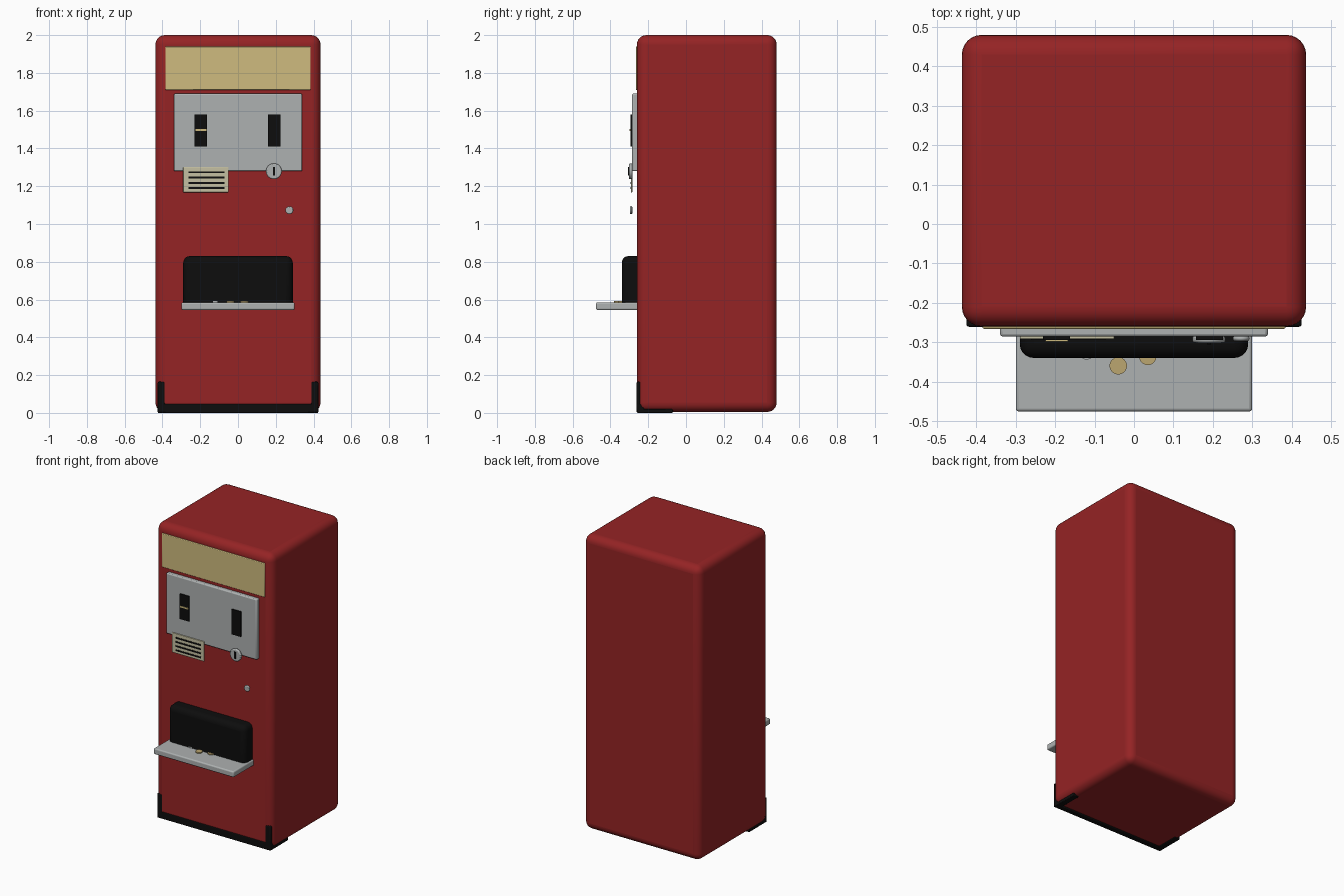
import bpy
import math

cube = bpy.data.objects.get("Cube")
if cube:
    bpy.data.objects.remove(cube, do_unlink=True)


def material(name, rgb):
    m = bpy.data.materials.new(name)
    m.use_nodes = True
    m.diffuse_color = (*rgb, 1)
    m.node_tree.nodes["Principled BSDF"].inputs["Base Color"].default_value = (*rgb, 1)
    return m


RED = material("red enamel", (0.30, 0.017, 0.018))
BLACK = material("black", (0.004, 0.004, 0.004))
STEEL = material("steel", (0.42, 0.44, 0.44))
GOLD = material("pale gold", (0.62, 0.50, 0.21))
CREAM = material("cream", (0.56, 0.53, 0.36))
BRASS = material("brass", (0.50, 0.38, 0.16))


def finish(o, name, mat, bevel, segments):
    o.name = name
    o.data.materials.append(mat)
    if bevel:
        b = o.modifiers.new("Bevel", "BEVEL")
        b.width, b.segments = bevel, segments
        b.limit_method = "ANGLE"
    bpy.ops.object.shade_smooth_by_angle(angle=math.radians(35))
    return o


def box(name, x, y, z, mat, bevel=0.0, segments=2):
    """Box from (min, max) pairs along each axis."""
    bpy.ops.mesh.primitive_cube_add(size=1, location=[sum(p) / 2 for p in (x, y, z)])
    o = bpy.context.object
    o.scale = [p[1] - p[0] for p in (x, y, z)]
    bpy.ops.object.transform_apply(location=False, rotation=False, scale=True)
    return finish(o, name, mat, bevel, segments)


def disc(name, centre, radius, depth, mat, facing_front=True, bevel=0.0):
    tilt = math.pi / 2 if facing_front else 0
    bpy.ops.mesh.primitive_cylinder_add(vertices=32, radius=radius, depth=depth,
                                        location=centre, rotation=(tilt, 0, 0))
    return finish(bpy.context.object, name, mat, bevel, 2)


# Cabinet
box("cabinet", (-0.437, 0.437), (-0.26, 0.48), (0.005, 2), RED, 0.05, 6)

# Header sign and control panel
box("header_sign", (-0.385, 0.385), (-0.266, -0.25), (1.71, 1.94), GOLD, 0.004)
box("control_panel", (-0.34, 0.34), (-0.286, -0.25), (1.28, 1.69), STEEL, 0.007)

# Selection slots
for side, x in (("right", -0.197), ("left", 0.192)):
    box(side + "_slot", (x - 0.034, x + 0.034), (-0.294, -0.28), (1.41, 1.58), BLACK)
box("slot_strip", (-0.225, -0.167), (-0.298, -0.288), (1.492, 1.502), GOLD)

# Instruction plate with printed lines
box("instruction_plate", (-0.29, -0.05), (-0.292, -0.284), (1.168, 1.302), CREAM, 0.002)
for i in range(4):
    z = 1.19 + i * 0.028
    box(f"plate_line_{i + 1}", (-0.262, -0.072), (-0.295, -0.29), (z - 0.005, z + 0.005), BLACK)

# Lock with keyhole, and return button
disc("lock", (0.19, -0.293, 1.279), 0.042, 0.018, STEEL, bevel=0.006)
box("keyhole", (0.185, 0.195), (-0.306, -0.3), (1.257, 1.303), BLACK)
disc("return_button", (0.272, -0.291, 1.073), 0.021, 0.013, STEEL, bevel=0.005)

# Delivery hood and shelf
box("delivery_hood", (-0.29, 0.29), (-0.34, -0.2), (0.55, 0.83), BLACK, 0.035, 5)
box("delivery_shelf", (-0.3, 0.3), (-0.476, -0.25), (0.545, 0.585), STEEL, 0.008, 3)

# Coins on the shelf
for i, (x, y, mat) in enumerate(((-0.04, -0.36, BRASS), (0.035, -0.336, BRASS),
                                 (-0.12, -0.322, STEEL))):
    disc(f"coin_{i + 1}", (x, y, 0.588), 0.022, 0.008, mat, facing_front=False)

# Kick plate, corner guards and side skids
box("kick_plate", (-0.425, 0.425), (-0.261, -0.22), (0, 0.05), BLACK, 0.006)
for side, s in (("right", -1), ("left", 1)):
    x = sorted((s * 0.385, s * 0.425))
    box(side + "_corner_guard", x, (-0.261, -0.24), (0, 0.165), BLACK, 0.006)
    box(side + "_skid", x, (-0.26, -0.07), (0, 0.02), BLACK, 0.004)
